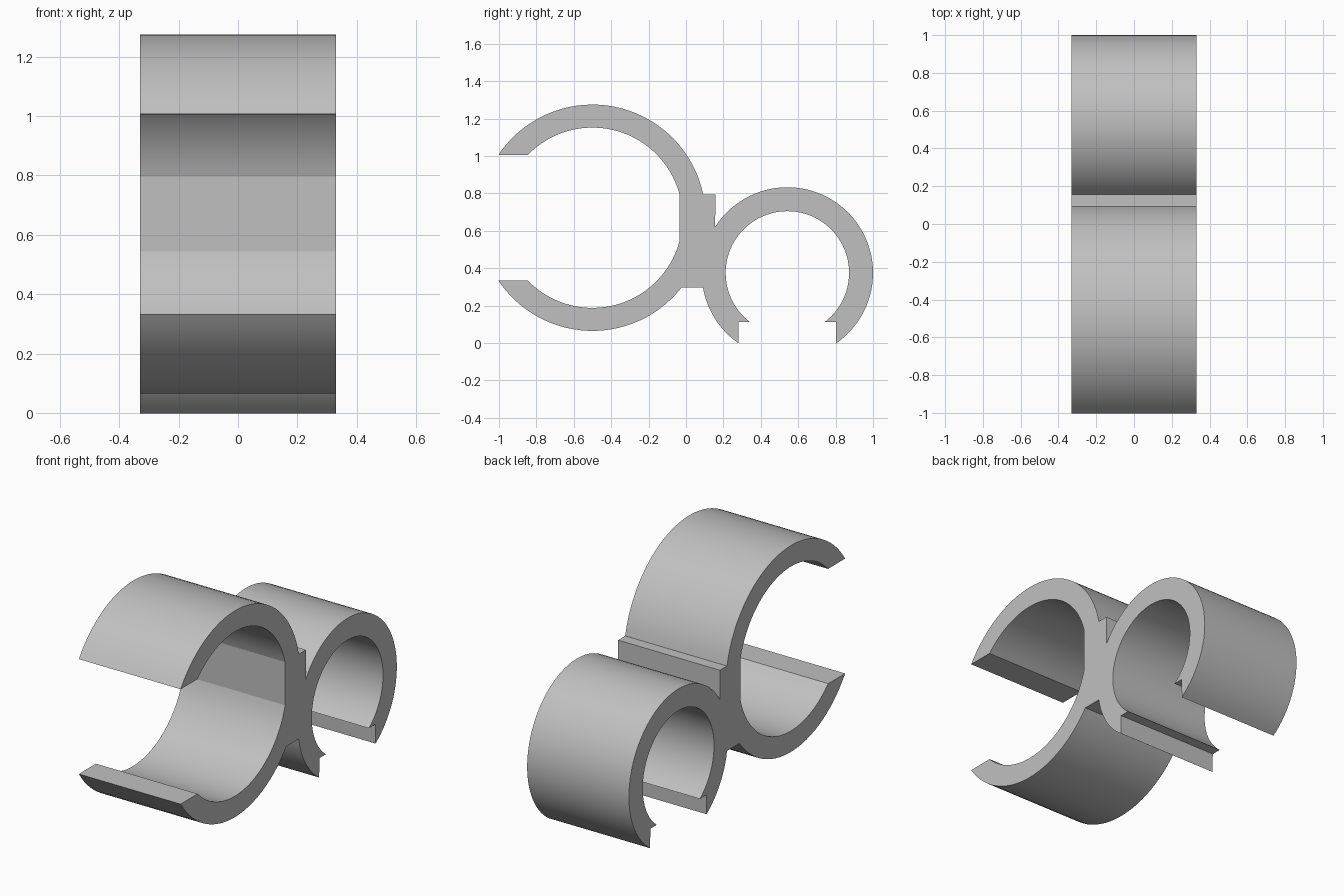
import bpy
import bmesh
from math import atan2, cos, sin, radians, pi, ceil
from mathutils import Vector

cube = bpy.data.objects.get("Cube")
if cube:
    bpy.data.objects.remove(cube, do_unlink=True)

HALF_WIDTH = 0.33
BIG, BIG_OUT, BIG_IN = Vector((-0.5, 0.67)), 0.605, 0.482
SMALL, SMALL_OUT, SMALL_IN = Vector((0.542, 0.375)), 0.458, 0.33


def arc(centre, radius, start, end, clockwise=True):
    """Points (y, z) along a circle, from the direction of start to that of end."""
    a = atan2(start[1] - centre.y, start[0] - centre.x)
    b = atan2(end[1] - centre.y, end[0] - centre.x)
    sweep = -((a - b) % (2 * pi)) if clockwise else (b - a) % (2 * pi)
    n = ceil(abs(sweep) / radians(4))
    angles = [a + sweep * i / n for i in range(n + 1)]
    return [(centre.x + radius * cos(t), centre.y + radius * sin(t)) for t in angles]


# Side profile: large clip open to the front, web, small clip open downwards
outline = []
outline += arc(BIG, BIG_OUT, (-1.0, 1.005), (0.092, 0.795))
outline += [(0.157, 0.795)]
outline += arc(SMALL, SMALL_OUT, (0.157, 0.621), (0.802, 0.0))
outline += [(0.802, 0.112)]
outline += arc(SMALL, SMALL_IN, (0.741, 0.112), (0.343, 0.112), False)
outline += [(0.282, 0.112)]
outline += arc(SMALL, SMALL_OUT, (0.282, 0.0), (0.091, 0.297))
outline += arc(BIG, BIG_OUT, (-0.024, 0.297), (-1.0, 0.335))
outline += arc(BIG, BIG_IN, (-0.844, 0.335), (-0.035, 0.543), False)
outline += arc(BIG, BIG_IN, (-0.035, 0.797), (-0.844, 1.005), False)

# Extrude the profile across the width
bm = bmesh.new()
face = bm.faces.new([bm.verts.new((-HALF_WIDTH, y, z)) for y, z in outline])
grown = bmesh.ops.extrude_face_region(bm, geom=[face])["geom"]
moved = [v for v in grown if isinstance(v, bmesh.types.BMVert)]
bmesh.ops.translate(bm, verts=moved, vec=(2 * HALF_WIDTH, 0, 0))
bmesh.ops.recalc_face_normals(bm, faces=bm.faces[:])
mesh = bpy.data.meshes.new("double_pipe_clip")
bm.to_mesh(mesh)
bm.free()

clip = bpy.data.objects.new("double_pipe_clip", mesh)
bpy.context.collection.objects.link(clip)

# Plain grey plastic
grey = bpy.data.materials.new("light_grey")
grey.use_nodes = True
colour = (0.53, 0.53, 0.53, 1)
grey.diffuse_color = colour
grey.node_tree.nodes["Principled BSDF"].inputs["Base Color"].default_value = colour
mesh.materials.append(grey)

# Smooth curved walls, crisp corners
bpy.ops.object.select_all(action='DESELECT')
clip.select_set(True)
bpy.context.view_layer.objects.active = clip
bpy.ops.object.shade_smooth_by_angle(angle=radians(12))
